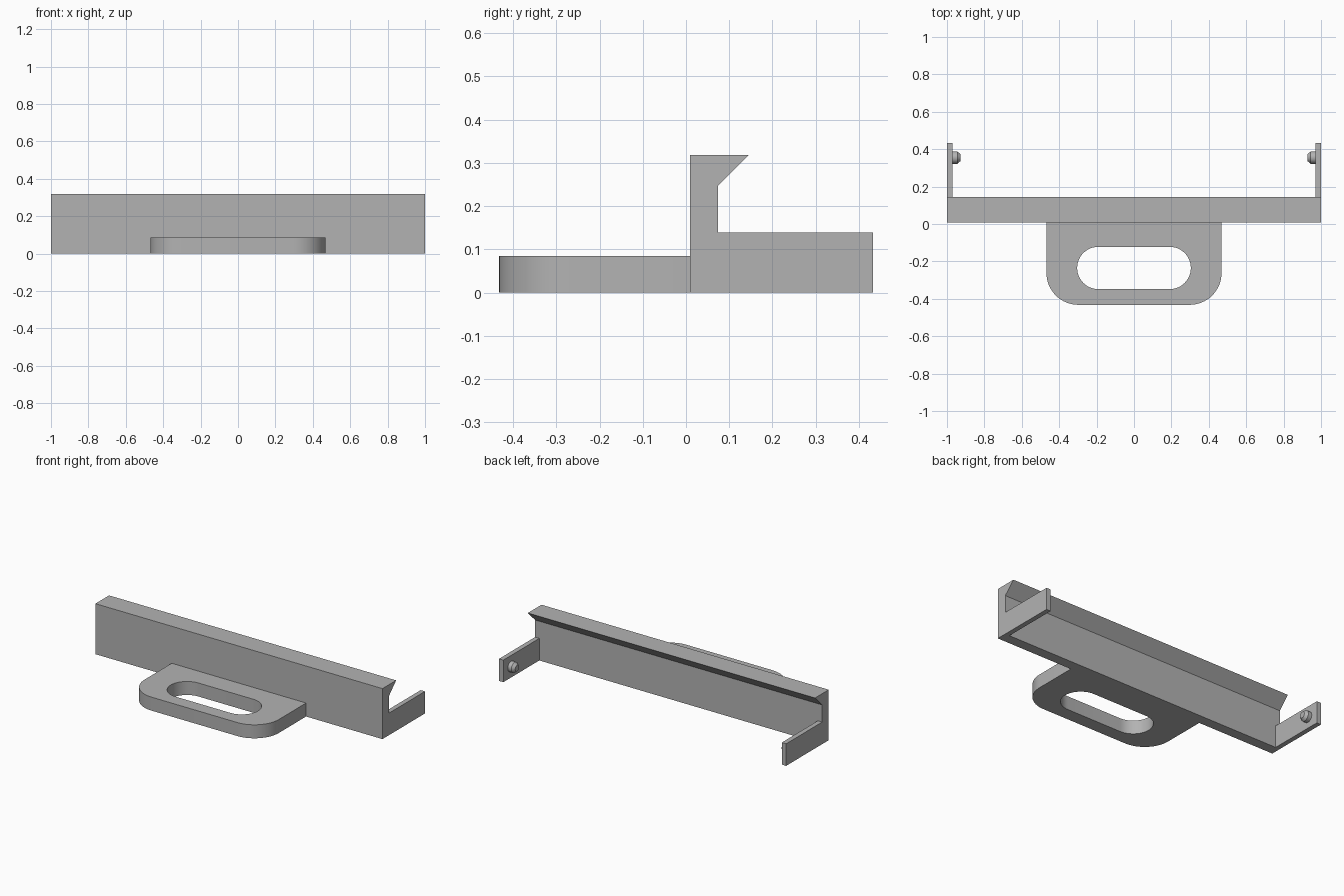
import bpy, bmesh, math
from mathutils import Matrix, Vector

if "Cube" in bpy.data.objects:
    bpy.data.objects.remove(bpy.data.objects["Cube"])

grey = bpy.data.materials.new("grey plastic")
grey.diffuse_color = (0.45, 0.45, 0.45, 1)
grey.use_nodes = True
grey.node_tree.nodes["Principled BSDF"].inputs["Base Color"].default_value = grey.diffuse_color


def finish(bm, name, smooth=False):
    bmesh.ops.recalc_face_normals(bm, faces=bm.faces[:])
    mesh = bpy.data.meshes.new(name)
    bm.to_mesh(mesh)
    bm.free()
    mesh.materials.append(grey)
    ob = bpy.data.objects.new(name, mesh)
    bpy.context.collection.objects.link(ob)
    if smooth:
        bpy.ops.object.select_all(action='DESELECT')
        ob.select_set(True)
        bpy.context.view_layer.objects.active = ob
        bpy.ops.object.shade_smooth_by_angle(angle=math.radians(30))
    return ob


def prism(name, loops, depth, smooth=False):
    """Fill closed outlines (later ones are holes) and extrude along depth."""
    bm = bmesh.new()
    edges = []
    for pts in loops:
        vs = [bm.verts.new(p) for p in pts]
        edges += [bm.edges.new((vs[i - 1], vs[i])) for i in range(len(vs))]
    if len(loops) == 1:
        bm.faces.new(bm.verts[:])
    else:
        bmesh.ops.triangle_fill(bm, edges=edges, use_beauty=True)
    ext = bmesh.ops.extrude_face_region(bm, geom=bm.faces[:], use_keep_orig=True)
    moved = [g for g in ext["geom"] if isinstance(g, bmesh.types.BMVert)]
    bmesh.ops.translate(bm, verts=moved, vec=Vector(depth))
    return finish(bm, name, smooth)


def arc(cx, cy, r, start, end, n=16):
    return [(cx + r * math.cos(math.radians(start + (end - start) * i / n)),
             cy + r * math.sin(math.radians(start + (end - start) * i / n)), 0)
            for i in range(n + 1)]


# Back wall with hooked lip, profile in y-z swept along x
Y0, Y1 = 0.009, 0.074
wall = [(Y0, 0), (Y1, 0), (Y1, 0.247), (0.145, 0.318), (Y0, 0.318)]
prism("wall_with_lip", [[(-1, y, z) for y, z in wall]], (2, 0, 0))

# Handle plate with rounded front corners and a stadium slot
W, FRONT, R = 0.468, -0.432, 0.17
outline = ([(W, Y0, 0), (-W, Y0, 0)]
           + arc(-W + R, FRONT + R, R, 180, 270)
           + arc(W - R, FRONT + R, R, 270, 360))
r, cx, cy = 0.113, 0.191, -0.235
slot = arc(cx, cy, r, -90, 90, 24) + arc(-cx, cy, r, 90, 270, 24)
prism("handle", [outline, slot], (0, 0, 0.085), True)

# Side arms and their inward chamfered pegs
for side, s in (("left", -1), ("right", 1)):
    arm = [(Y1, 0), (0.432, 0), (0.432, 0.139), (Y1, 0.139)]
    prism(side + "_arm", [[(s, y, z) for y, z in arm]], (-s * 0.03, 0, 0))

    bm = bmesh.new()
    rings = []
    for d, rad in ((0.028, 0.033), (0.055, 0.033), (0.072, 0.019)):
        rings.append([bm.verts.new((s * (1 - d), 0.355 + p[0], 0.07 + p[1]))
                      for p in arc(0, 0, rad, 0, 360, 32)[:-1]])
    for a, b in zip(rings, rings[1:]):
        for i in range(32):
            bm.faces.new((a[i - 1], a[i], b[i], b[i - 1]))
    bm.faces.new(rings[0])
    bm.faces.new(rings[-1])
    finish(bm, side + "_peg", True)
